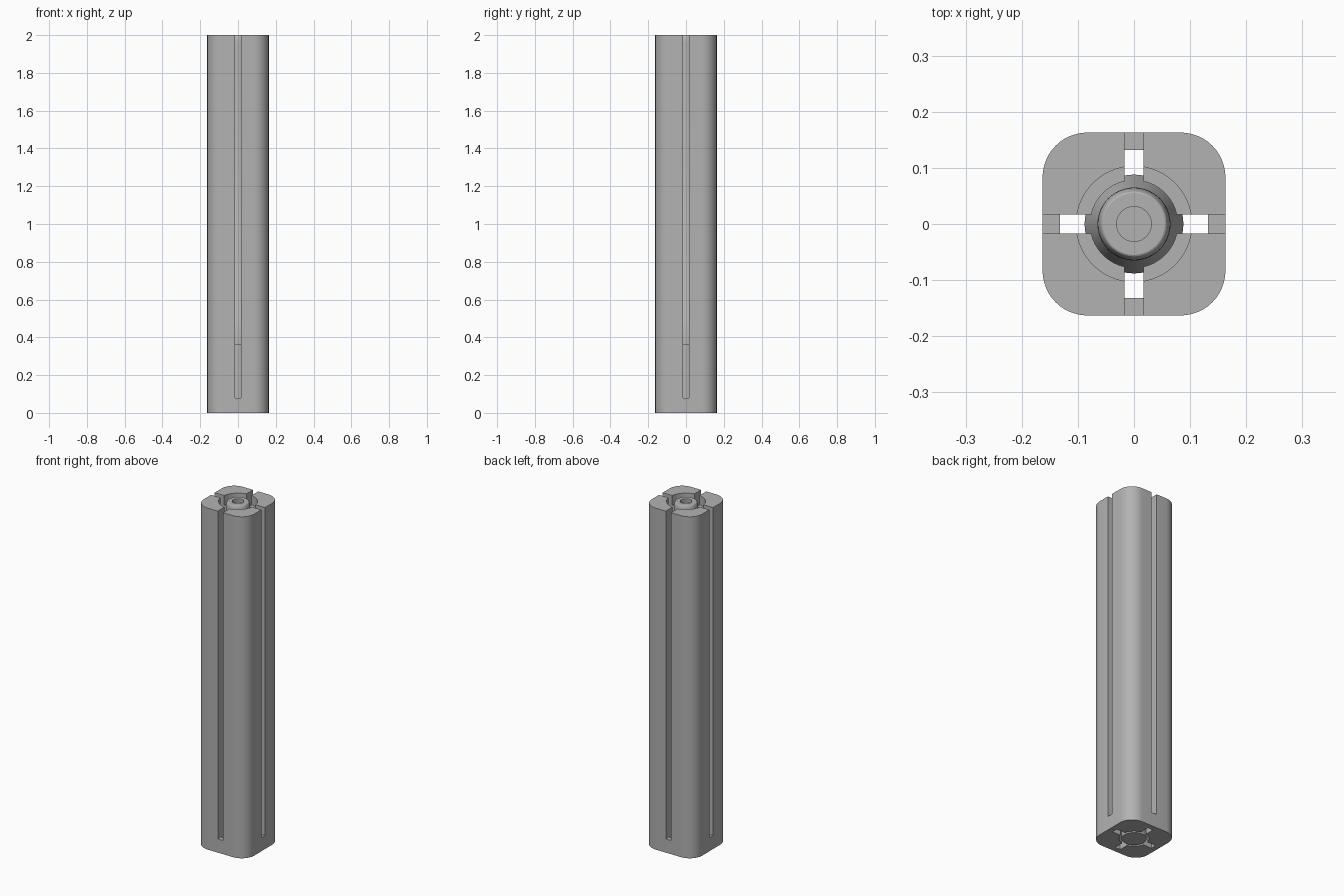
import bpy, bmesh, math

cube = bpy.data.objects.get("Cube")
if cube:
    bpy.data.objects.remove(cube)

HALF, CORNER = 0.163, 0.08
SLOT = 0.034          # slot width
SLOT_FLOOR = 0.08     # height where the open part of each slot starts

grey = bpy.data.materials.new("plain grey")
grey.use_nodes = True
colour = (0.45, 0.45, 0.45, 1)
grey.diffuse_color = colour
grey.node_tree.nodes["Principled BSDF"].inputs["Base Color"].default_value = colour


def make_object(name, bm):
    bmesh.ops.recalc_face_normals(bm, faces=bm.faces)
    mesh = bpy.data.meshes.new(name)
    bm.to_mesh(mesh)
    bm.free()
    mesh.materials.append(grey)
    obj = bpy.data.objects.new(name, mesh)
    bpy.context.collection.objects.link(obj)
    return obj


def lathe(name, profile, steps=64):
    """Spin a (radius, height) profile that starts and ends on the axis."""
    bm = bmesh.new()
    verts = [bm.verts.new((r, 0, z)) for r, z in profile]
    edges = [bm.edges.new(pair) for pair in zip(verts, verts[1:])]
    bmesh.ops.spin(bm, geom=verts + edges, cent=(0, 0, 0), axis=(0, 0, 1),
                   angle=math.tau, steps=steps, use_duplicate=False)
    bmesh.ops.remove_doubles(bm, verts=bm.verts, dist=0.0001)
    return make_object(name, bm)


def box(name, width, depth, bottom, top):
    bm = bmesh.new()
    bmesh.ops.create_cube(bm, size=1)
    for v in bm.verts:
        v.co.x *= width
        v.co.y *= depth
        v.co.z = top if v.co.z > 0 else bottom
    return make_object(name, bm)


def cut(target, cutter):
    cutter.hide_render = True
    mod = target.modifiers.new("cut", 'BOOLEAN')
    mod.operation = 'DIFFERENCE'
    mod.solver = 'EXACT'
    mod.object = cutter
    bpy.context.view_layer.objects.active = target
    bpy.ops.object.modifier_apply(modifier=mod.name)
    bpy.data.objects.remove(cutter)


def smooth(obj):
    bpy.ops.object.select_all(action='DESELECT')
    obj.select_set(True)
    bpy.context.view_layer.objects.active = obj
    bpy.ops.object.shade_smooth_by_angle(angle=math.radians(30))


# Housing: rounded square column
bm = bmesh.new()
outline = []
for quarter in range(4):
    middle = math.radians(45 + 90 * quarter)
    cx = math.copysign(HALF - CORNER, math.cos(middle))
    cy = math.copysign(HALF - CORNER, math.sin(middle))
    for i in range(13):
        a = math.radians(90 * quarter + 7.5 * i)
        outline.append(bm.verts.new((cx + CORNER * math.cos(a),
                                     cy + CORNER * math.sin(a), 0)))
base = bm.faces.new(outline)
raised = bmesh.ops.extrude_face_region(bm, geom=[base])["geom"]
bmesh.ops.translate(bm, vec=(0, 0, 2),
                    verts=[g for g in raised if isinstance(g, bmesh.types.BMVert)])
housing = make_object("housing", bm)

# Bore with a wider chamber and a recess at the top
cut(housing, lathe("bore_cutter", [
    (0, -0.1), (0.078, -0.1), (0.078, 0.34), (0.091, 0.34), (0.091, 1.85),
    (0.078, 1.85), (0.078, 1.945), (0.103, 1.945), (0.103, 2.1), (0, 2.1)]))

# Four long slots, open to the outside above the floor
for size in ((SLOT, 0.5), (0.5, SLOT)):
    cut(housing, box("slot_cutter", *size, SLOT_FLOOR, 2.1))
# The inner part of each slot runs out through the bottom
for size in ((SLOT, 0.264), (0.264, SLOT)):
    cut(housing, box("slot_end_cutter", *size, -0.1, 0.5))
smooth(housing)

# Plunger: rod with a tapered collar, rounded tip and blind hole
tip = [(0.055 + 0.01 * math.cos(math.radians(a)),
        1.955 + 0.045 * math.sin(math.radians(a))) for a in range(0, 91, 15)]
plunger = lathe("plunger", [
    (0, 0), (0.065, 0), (0.065, 0.36), (0.088, 0.36), (0.088, 0.525),
    (0.065, 0.57)] + tip + [(0.031, 2), (0.031, 1.98), (0, 1.98)])

# Cross hole through the plunger, front to back
bm = bmesh.new()
bmesh.ops.create_cone(bm, cap_ends=True, segments=32, radius1=0.03,
                      radius2=0.03, depth=0.4)
for v in bm.verts:
    v.co = (v.co.x, v.co.z, v.co.y + 1.918)
cut(plunger, make_object("cross_hole_cutter", bm))
smooth(plunger)
